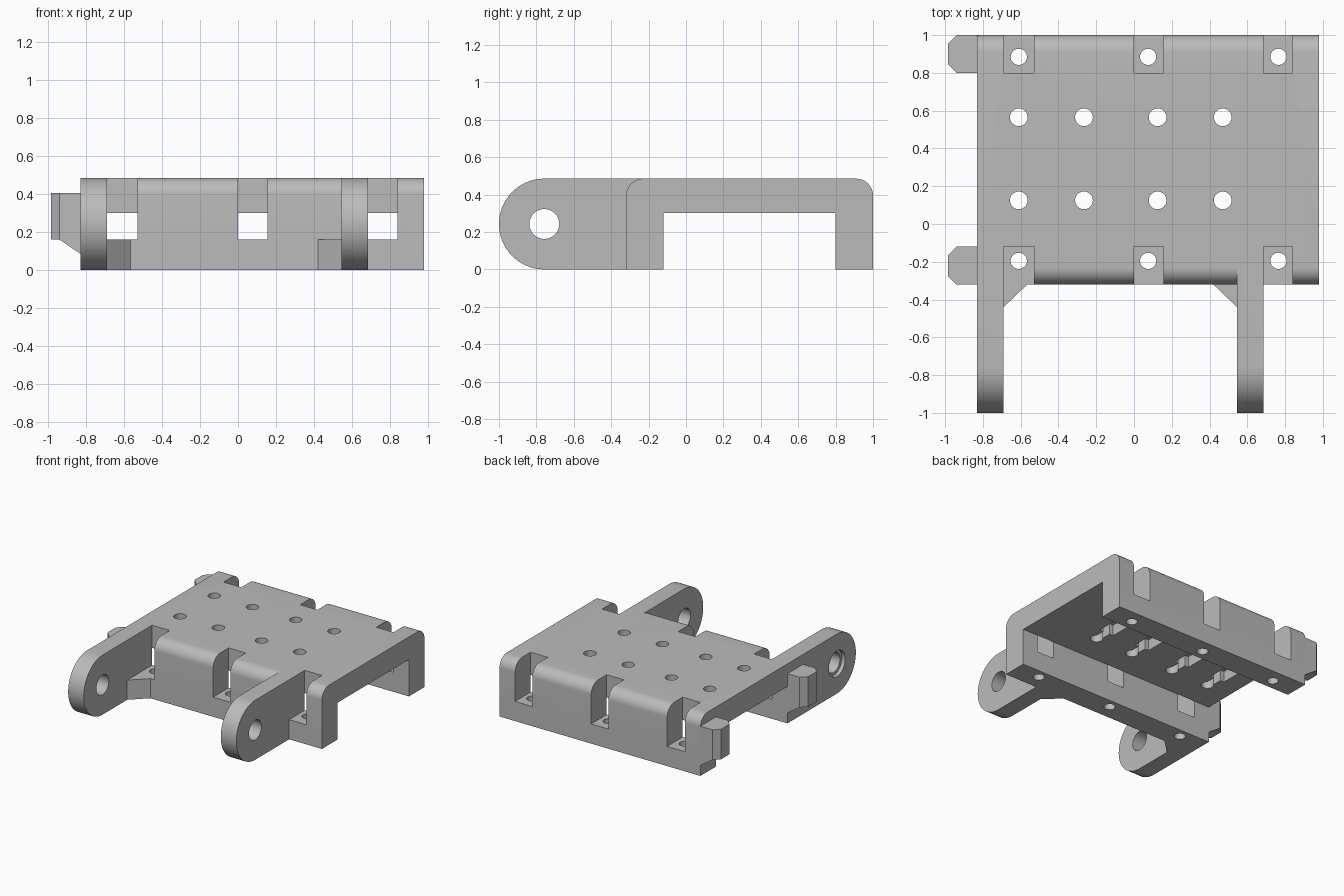
import bpy, bmesh, math

cube = bpy.data.objects.get("Cube")
if cube:
    bpy.data.objects.remove(cube, do_unlink=True)

grey = bpy.data.materials.new("plain grey")
grey.use_nodes = True
colour = (0.5, 0.5, 0.5, 1)
grey.diffuse_color = colour
grey.node_tree.nodes["Principled BSDF"].inputs["Base Color"].default_value = colour

H = 0.485           # overall height
FLOOR = 0.16        # height of the notch floors
INNER = 0.30        # underside of the deck
WALLS = ((-0.32, -0.12), (0.80, 1.0))


def arc(cx, cy, r, start, end, n):
    """Points on an arc, angles in degrees."""
    angles = [math.radians(start + (end - start) * i / n) for i in range(n + 1)]
    return [(cx + r * math.cos(a), cy + r * math.sin(a)) for a in angles]


def circle(cx, cy, r, n=32):
    return arc(cx, cy, r, 0, 360, n)[:-1]


def rect(x0, x1, y0, y1):
    return [(x0, y0), (x1, y0), (x1, y1), (x0, y1)]


def solid(name, prisms):
    """One object made of prisms: (outline, axis, start, end)."""
    bm = bmesh.new()
    for outline, axis, lo, hi in prisms:
        def place(p, t):
            return (t, p[0], p[1]) if axis == "x" else (p[0], t, p[1]) if axis == "y" else (p[0], p[1], t)
        base = [bm.verts.new(place(p, lo)) for p in outline]
        top = [bm.verts.new(place(p, hi)) for p in outline]
        bm.faces.new(base)
        bm.faces.new(top)
        for i in range(len(base)):
            j = (i + 1) % len(base)
            bm.faces.new((base[i], base[j], top[j], top[i]))
    bmesh.ops.recalc_face_normals(bm, faces=bm.faces)
    mesh = bpy.data.meshes.new(name)
    bm.to_mesh(mesh)
    bm.free()
    mesh.materials.append(grey)
    obj = bpy.data.objects.new(name, mesh)
    bpy.context.collection.objects.link(obj)
    return obj


def combine(target, tool, operation):
    """Apply a boolean and remove the tool object."""
    tool.hide_render = True
    mod = target.modifiers.new(operation, "BOOLEAN")
    mod.operation = operation
    mod.solver = "EXACT"
    mod.object = tool
    bpy.ops.object.select_all(action="DESELECT")
    bpy.context.view_layer.objects.active = target
    target.select_set(True)
    bpy.ops.object.modifier_apply(modifier=mod.name)
    bpy.data.objects.remove(tool, do_unlink=True)


# Deck with two side walls, rounded along the top edges
R = 0.09
profile = ([(-0.12, 0), (-0.12, INNER), (0.80, INNER), (0.80, 0), (1.0, 0)]
           + arc(1.0 - R, H - R, R, 0, 90, 10)
           + arc(-0.32 + R, H - R, R, 90, 180, 10) + [(-0.32, 0)])
bracket = solid("hinged_bracket", [(profile, "x", -0.83, 0.98)])

# Hinge arms with round ends
r = H / 2
arm = [(-0.12, 0), (-0.12, H)] + arc(r - 1, r, r, 90, 270, 32)
combine(bracket, solid("hinge_arms", [(arm, "x", -0.83, -0.69), (arm, "x", 0.545, 0.685)]), "UNION")

# Triangular gussets inside the arms
gussets = [([(x, -0.30), (x, -0.44), (x + s * 0.125, -0.32), (x + s * 0.125, -0.30)], "z", 0, FLOOR)
           for x, s in ((-0.69, 1), (0.545, -1))]
combine(bracket, solid("gussets", gussets), "UNION")

# Notches in both walls
NOTCHES = ((-0.69, -0.53), (0.0, 0.155), (0.685, 0.84))
notches = [(rect(x0, x1, min(y0, y0 if y0 > 0 else -0.6), y1 if y0 < 0 else 1.1), "z", FLOOR, 0.6)
           for x0, x1 in NOTCHES for y0, y1 in WALLS]
combine(bracket, solid("notch_cutters", notches), "DIFFERENCE")

# Screw holes in the notch floors and through the deck
COLUMNS = (-0.61, -0.265, 0.125, 0.47)
holes = [(circle(x, y, 0.043), "z", -0.1, 0.7) for x in (-0.61, 0.075, 0.765) for y in (-0.195, 0.885)]
holes += [(circle(x, y, 0.047), "z", 0.1, 0.7) for x in COLUMNS for y in (0.125, 0.565)]
combine(bracket, solid("hole_cutters", holes), "DIFFERENCE")

# Recessed slots under the deck, joining each pair of holes
for name, w, y0, y1 in (("slot_cutters", 0.03, 0.125, 0.565), ("pocket_cutters", 0.065, 0.24, 0.45)):
    slots = [(rect(x - w, x + w, y0, y1), "z", 0.2, 0.39) for x in COLUMNS]
    combine(bracket, solid(name, slots), "DIFFERENCE")

# Pivot holes, with a shallow counterbore on the outer right arm
pivot = circle(r - 1, r, 0.08)
combine(bracket, solid("pivot_cutter", [(pivot, "x", -1, 1)]), "DIFFERENCE")
combine(bracket, solid("counterbore", [(circle(r - 1, r, 0.105), "x", -1, -0.80)]), "DIFFERENCE")

# Chamfered alignment pegs with a sloping underside
for y0, y1 in WALLS:
    plan = [(-0.82, y0), (-0.94, y0), (-0.985, y0 + 0.045),
            (-0.985, y1 - 0.045), (-0.94, y1), (-0.82, y1)]
    peg = solid("peg", [(plan, "z", 0.0, 0.405)])
    slope = [(-0.80, -0.1), (-0.80, 0.065), (-0.94, FLOOR), (-1.1, FLOOR), (-1.1, -0.1)]
    combine(peg, solid("peg_cutter", [(slope, "y", y0 - 0.1, y1 + 0.1)]), "DIFFERENCE")
    combine(bracket, peg, "UNION")

bpy.ops.object.select_all(action="DESELECT")
bpy.context.view_layer.objects.active = bracket
bracket.select_set(True)
bpy.ops.object.shade_smooth_by_angle(angle=math.radians(30))
